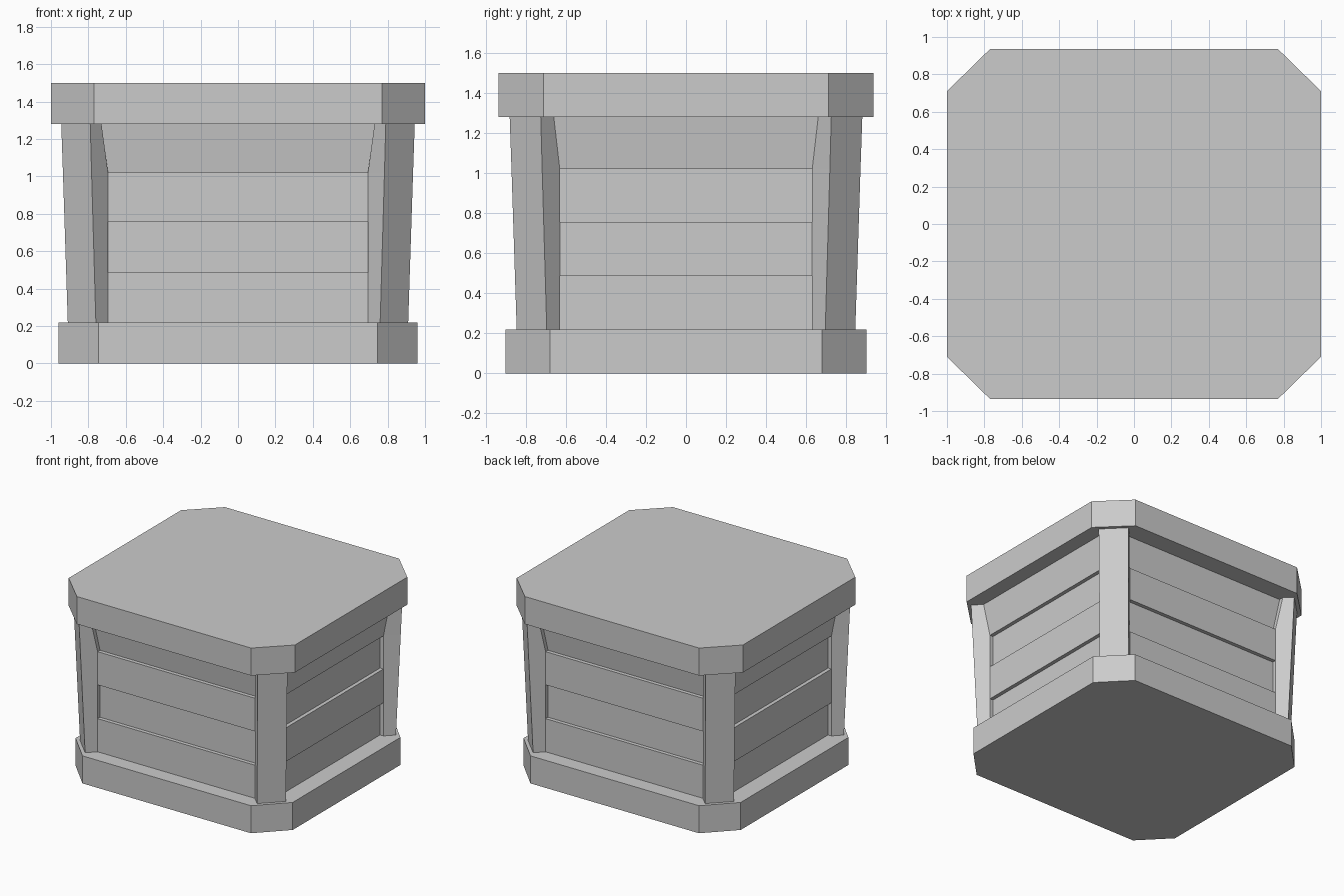
import bpy
import bmesh

cube = bpy.data.objects.get("Cube")
if cube:
    bpy.data.objects.remove(cube, do_unlink=True)

grey = bpy.data.materials.new("plain grey")
grey.use_nodes = True
grey.diffuse_color = (0.6, 0.6, 0.6, 1)
grey.node_tree.nodes["Principled BSDF"].inputs["Base Color"].default_value = (0.6, 0.6, 0.6, 1)


def loft(name, sections):
    """Closed solid through stacked outlines: a list of (z, [(x, y), ...])."""
    bm = bmesh.new()
    rings = [[bm.verts.new((x, y, z)) for x, y in outline] for z, outline in sections]
    bm.faces.new(rings[0])
    bm.faces.new(rings[-1])
    for low, high in zip(rings, rings[1:]):
        for i in range(len(low)):
            j = (i + 1) % len(low)
            bm.faces.new((low[i], low[j], high[j], high[i]))
    bmesh.ops.recalc_face_normals(bm, faces=bm.faces)
    mesh = bpy.data.meshes.new(name)
    bm.to_mesh(mesh)
    bm.free()
    mesh.materials.append(grey)
    obj = bpy.data.objects.new(name, mesh)
    bpy.context.collection.objects.link(obj)
    return obj


def octagon(x, y, cx, cy):
    return [(cx, -y), (x, -cy), (x, cy), (cx, y), (-cx, y), (-x, cy), (-x, -cy), (-cx, -y)]


BASE_TOP, LID_BOTTOM, HEIGHT = 0.22, 1.28, 1.5
SEAMS = [BASE_TOP, 0.485, 0.755, 1.02, LID_BOTTOM]
RECESS = 0.03

# Chamfered base and lid slabs
base = octagon(0.96, 0.9, 0.745, 0.68)
lid = octagon(1.0, 0.935, 0.77, 0.71)
loft("base", [(0, base), (BASE_TOP, base)])
loft("lid", [(LID_BOTTOM, lid), (HEIGHT, lid)])

# Leaning corner posts: diagonal outer face, flanks, and a back corner
post = [
    (SEAMS[0], [(0.76, 0.845), (0.91, 0.695), (0.845, 0.63), (0.695, 0.63), (0.695, 0.78)]),
    (SEAMS[3], [(0.783, 0.871), (0.936, 0.718), (0.845, 0.63), (0.695, 0.63), (0.695, 0.78)]),
    (SEAMS[4], [(0.79, 0.88), (0.945, 0.725), (0.88, 0.66), (0.73, 0.66), (0.73, 0.82)]),
]
for sx, side in ((1, "left"), (-1, "right")):
    for sy, end in ((-1, "front"), (1, "back")):
        loft(f"{end}_{side}_post",
             [(z, [(x * sx, y * sy) for x, y in pts]) for z, pts in post])


def plank(name, turn, low, high, z0, z1):
    """Plank from (half length, distance out) at its bottom and top."""
    def outline(half, out):
        half += 0.01
        return [turn(u, v) for u, v in
                ((-half, out), (half, out), (half, out - 0.12), (-half, out - 0.12))]
    loft(name, [(z0, outline(*low)), (z1, outline(*high))])


# Wall planks, alternately recessed, with a flared top row
walls = {
    "front": (lambda u, v: (u, -v), 0.695, 0.78, 1),
    "back": (lambda u, v: (u, v), 0.695, 0.78, 1),
    "left": (lambda u, v: (v, u), 0.63, 0.845, 0),
    "right": (lambda u, v: (-v, u), 0.63, 0.845, 0),
}
for wall, (turn, half, out, parity) in walls.items():
    for row in range(4):
        depth = out - RECESS * ((row + parity + 1) % 2)
        flare = 0.035 if row == 3 else 0
        plank(f"{wall}_plank_{row + 1}", turn, (half, depth),
              (half + flare, depth + flare), SEAMS[row], SEAMS[row + 1])
